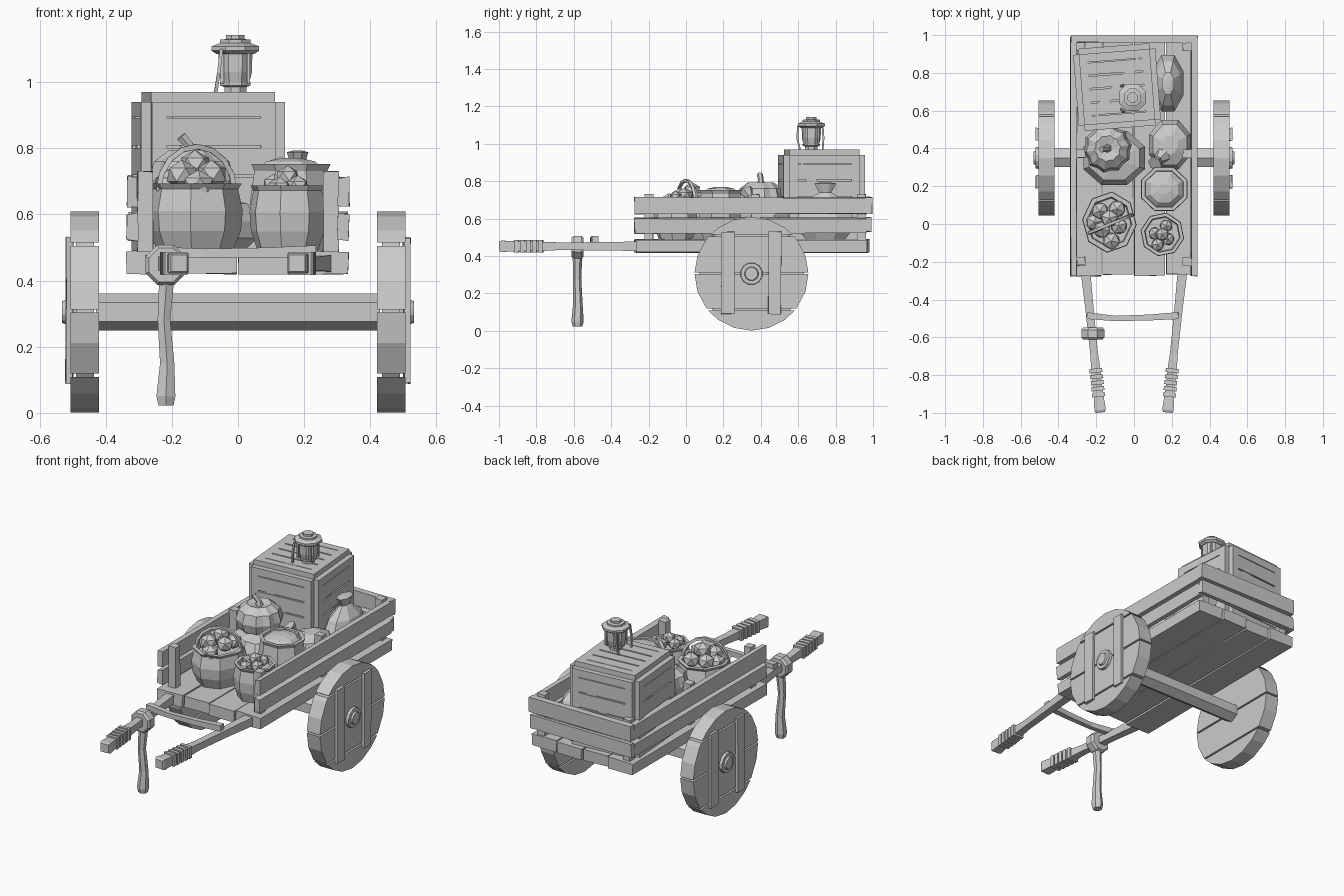
import bpy, bmesh, math, random
from mathutils import Vector, Matrix

if "Cube" in bpy.data.objects:
    bpy.data.objects.remove(bpy.data.objects["Cube"])
random.seed(4)

def finish(name, bm):
    bmesh.ops.remove_doubles(bm, verts=bm.verts, dist=0.0004)
    bmesh.ops.recalc_face_normals(bm, faces=bm.faces)
    me = bpy.data.meshes.new(name)
    bm.to_mesh(me)
    bm.free()
    ob = bpy.data.objects.new(name, me)
    bpy.context.collection.objects.link(ob)
    return ob

def box(name, lo, hi, mat=None, jitter=0.0):
    bm = bmesh.new()
    bmesh.ops.create_cube(bm, size=1)
    lo, hi = Vector(lo), Vector(hi)
    for v in bm.verts:
        v.co = Vector(((hi[i] + lo[i]) / 2 + v.co[i] * (hi[i] - lo[i]) for i in range(3)))
        v.co += Vector([random.uniform(-jitter, jitter) for _ in range(3)])
    if mat:
        bm.transform(mat)
    return finish(name, bm)

def loft(bm, rings):
    rs = [[bm.verts.new(p) for p in r] for r in rings]
    n = len(rs[0])
    for a, b in zip(rs, rs[1:]):
        for i in range(n):
            bm.faces.new((a[i], a[(i + 1) % n], b[(i + 1) % n], b[i]))
    bm.faces.new(rs[0])
    bm.faces.new(rs[-1][::-1])

def lathe(name, center, profile, n=8, sx=1, sy=1, rib=0, turn=0.0):
    bm = bmesh.new()
    rings = []
    for r, z in profile:
        ring = []
        for i in range(n):
            a = 2 * math.pi * (i + .5) / n + turn
            k = r * (1 - rib * (i % 2))
            ring.append(Vector(center) + Vector((k * sx * math.cos(a), k * sy * math.sin(a), z)))
        rings.append(ring)
    loft(bm, rings)
    return finish(name, bm)

def tube(name, pts, radii, n=4, up=(0, 0, 1)):
    bm = bmesh.new()
    pts = [Vector(p) for p in pts]
    rings = []
    for i, p in enumerate(pts):
        t = (pts[min(i + 1, len(pts) - 1)] - pts[max(i - 1, 0)]).normalized()
        s = t.cross(Vector(up)).normalized()
        u = s.cross(t)
        r = radii[i] if isinstance(radii, (list, tuple)) else radii
        rings.append([p + r * (s * math.cos(a) + u * math.sin(a))
                      for a in [2 * math.pi * (k + .5) / n for k in range(n)]])
    loft(bm, rings)
    return finish(name, bm)

def ball(name, c, r, sz=0.9):
    bm = bmesh.new()
    bmesh.ops.create_icosphere(bm, subdivisions=1, radius=r, matrix=Matrix.Rotation(random.random() * 3, 4, 'Z'))
    for v in bm.verts:
        v.co = Vector((v.co.x, v.co.y, v.co.z * sz)) + Vector(c)
    return finish(name, bm)

# Bed floor planks
for i in range(4):
    x = -0.336 + i * 0.169
    box("floor_plank", (x, -0.275 + 0.008 * (i % 2), 0.42), (x + 0.162, 0.98 - 0.01 * (i % 2), 0.488), jitter=0.003)

# Side rails, posts, tail rails
for s in (-1, 1):
    for z0, z1 in ((0.522, 0.602), (0.625, 0.712)):
        xs = sorted((s * 0.302, s * 0.334))
        box("side_rail", (xs[0], -0.275, z0), (xs[1], 0.965, z1), jitter=0.004)
    xs = sorted((s * 0.258, s * 0.304))
    for y in (-0.22, 0.35, 0.915):
        box("rail_post", (xs[0], y, 0.48), (xs[1], y + 0.045, 0.73), jitter=0.002)
for z0, z1 in ((0.53, 0.605), (0.625, 0.715)):
    box("tail_rail", (-0.335, 0.962, z0), (0.335, 0.995, z1), jitter=0.004)

# Wheels: plank discs, battens, hubs
C = Vector((0, 0.35, 0.305))
R, N = 0.304, 20
def wheel_plank(s, a, b):
    def at(z, sg):
        return (sg * math.sqrt(max(R * R - z * z, 0)), z)
    lev = [a] + sorted({round(R * math.sin(2 * math.pi * k / N), 4) for k in range(N)
                        if a + .01 < R * math.sin(2 * math.pi * k / N) < b - .01}) + [b]
    out = [at(z, 1) for z in lev] + [at(z, -1) for z in reversed(lev)]
    bm = bmesh.new()
    loft(bm, [[C + Vector((s * x, y, z)) for y, z in out] for x in (0.42, 0.506)])
    finish("wheel_plank", bm)

for s in (-1, 1):
    for a, b in ((-0.304, -0.196), (-0.186, -0.002), (0.008, 0.200), (0.210, 0.304)):
        wheel_plank(s, a, b)
    tube("wheel_core", [(s * 0.435, 0.35, 0.305), (s * 0.49, 0.35, 0.305)], 0.285, N)
    for y in (0.19, 0.44):
        xs = sorted((s * 0.5, s * 0.52))
        box("wheel_batten", (xs[0], y, 0.09), (xs[1], y + 0.068, 0.53), jitter=0.003)
    tube("wheel_hub", [(s * x, 0.35, 0.305) for x in (0.49, 0.522, 0.522, 0.532, 0.532)],
         [0.062, 0.058, 0.038, 0.034, 0.01], 12)
tube("axle", [(-0.43, 0.35, 0.305), (0.43, 0.35, 0.305)], 0.056, 6)

# Pull shafts with wrapped grips
for s in (-1, 1):
    P = lambda y: Vector((s * (0.178 + (y + 1) * 0.105), y, 0.452))
    ys = (-0.22, -0.45, -0.68, -0.76, -0.9, -0.985, -0.998)
    tube("pull_shaft", [P(y) for y in ys], [0.037, 0.031, 0.029, 0.034, 0.036, 0.043, 0.035])
    for k in range(5):
        y = -0.765 - k * 0.032
        tube("grip_wrap", [P(y), P(y - 0.022)], [0.047, 0.049])
tube("cross_bar", [(-0.25, -0.485, 0.485), (-0.1, -0.5, 0.482), (0.08, -0.495, 0.484), (0.235, -0.485, 0.488)],
     [0.025, 0.02, 0.022, 0.026])

# Prop leg and its lashing
tube("prop_leg", [(-0.216, -0.58, z) for z in (0.5, 0.4)] +
     [(-0.224, -0.582, 0.28), (-0.214, -0.578, 0.15), (-0.218, -0.58, 0.05), (-0.218, -0.58, 0.022)],
     [0.026, 0.026, 0.022, 0.025, 0.033, 0.026], 6, up=(0, 1, 0))
tube("leg_lashing", [(-0.218, y, 0.447) for y in (-0.612, -0.6, -0.56, -0.548)], [0.056, 0.066, 0.066, 0.056], 8)

# Crate: planked core, frame and diagonal on every face
M = Matrix.Translation((-0.09, 0.725, 0.715)) @ Matrix.Rotation(math.radians(4.5), 4, 'Z')
H, V, W = 0.188, 0.225, 0.045
box("crate_core", (-.163, -.163, -.2), (.163, .163, .2), M)
def crate_face(F, h, v):
    for k in range(4):
        z0 = -v + W + k * (2 * v - 2 * W) / 4
        box("crate_slat", (-h + .02, -.03, z0 + .004), (h - .02, -.018, z0 + (2 * v - 2 * W) / 4 - .004), F)
    for s in (-1, 1):
        a, b = sorted((s * h, s * (h - W)))
        box("crate_stile", (a, -.03, -v), (b, 0, v), F)
        a, b = sorted((s * v, s * (v - W)))
        box("crate_rail", (-h + W, -.03, a), (h - W, 0, b), F)
    ang = math.atan2(v - W, h - W)
    L = math.hypot(v - W, h - W) - 0.012
    box("crate_brace", (-L, -.025, -.022), (L, -.006, .022), F @ Matrix.Rotation(ang, 4, 'Y'))
for k in range(4):
    crate_face(M @ Matrix.Rotation(k * math.pi / 2, 4, 'Z') @ Matrix.Translation((0, -H, 0)), H, V)
crate_face(M @ Matrix.Translation((0, 0, V)) @ Matrix.Rotation(-math.pi / 2, 4, 'X') @ Matrix.Scale(-1, 4, (0, 0, 1)), H, H)

# Lantern
LC = (-0.008, 0.67, 0)
lathe("lantern_base", LC, [(.036, .935), (.036, .985), (.05, .99), (.05, 1.0)])
lathe("lantern_glass", LC, [(.044, .99), (.054, 1.03), (.056, 1.09)])
lathe("lantern_cap", LC, [(.062, 1.085), (.078, 1.095), (.078, 1.108), (.05, 1.118), (.05, 1.128),
                          (.03, 1.13), (.03, 1.142)])
for k in range(4):
    a = math.pi * (k / 2 + .25)
    x, y = LC[0] + math.cos(a) * .056, LC[1] + math.sin(a) * .056
    tube("lantern_bar", [(x, y, .995), (x, y, 1.095)], .007, 4, up=(0, 1, 0))
tube("lantern_bail", [(-.05, .60, 1.1), (-.058, .595, 1.03), (-.068, .61, .965), (-.068, .67, .95),
                      (-.068, .73, .965), (-.058, .735, 1.03), (-.05, .73, 1.1)], .007, 4, up=(1, 0, 0))

# Open sacks and basket with their fill
def open_sack(name, c, r, h, sx, sy, turn=0, n=8):
    lathe(name, c, [(.8 * r, 0), (.98 * r, .3 * h), (1.02 * r, .6 * h), (.92 * r, .92 * h), (1.0 * r, h),
                    (.84 * r, h), (.8 * r, .85 * h)], n, sx, sy, 0, turn)
open_sack("fruit_basket", (-0.13, 0.01, 0.488), 0.145, 0.205, 0.98, 1.1, 0.3)
tube("basket_handle", [(-.125 - .115 * math.cos(a), .0 - .05 * math.cos(a), .67 + .135 * math.sin(a))
                       for a in [math.pi * k / 8 for k in range(9)]], .011, 4, up=(0, 1, 0))
for x, y, z in ((-.18, .07, .71), (-.09, .08, .7), (-.17, -.03, .72), (-.08, -.01, .72), (-.12, -.09, .69),
                (-.21, .01, .69), (-.13, .03, .75)):
    ball("basket_fruit", (x, y, z), 0.05)
open_sack("small_sack", (0.15, -0.055, 0.488), 0.115, 0.2, 1.0, 1.0, 0.2)
for x, y, z in ((.11, -.05, .69), (.17, -.01, .69), (.18, -.08, .685), (.125, -.11, .68), (.15, -.055, .715)):
    ball("sack_fruit", (x, y, z), 0.037)
open_sack("grain_sack", (0.16, 0.185, 0.488), 0.13, 0.265, 1.0, 0.95)
lathe("grain_fill", (0.16, 0.185, 0.7), [(.11, 0), (.108, .035), (.08, .06), (.03, .07)], 8, 1, .95)

# Tied and lying sacks
lathe("tied_sack", (0.18, 0.745, 0.488), [(.08, 0), (.112, .05), (.115, .12), (.09, .19), (.045, .235), (.026, .252),
                                         (.045, .3), (.02, .305)], 8, .78, 1.4)
lathe("lying_sack", (0.19, 0.42, 0.488), [(.1, 0), (.13, .05), (.135, .13), (.11, .19), (.05, .215)], 8, .88, 1.05)
tube("sack_knot", [(0.15, 0.36, 0.68), (0.13, 0.34, 0.715), (0.11, 0.32, 0.75)], [.045, .02, .04], 6)
lathe("low_sack", (-0.105, 0.35, 0.488), [(.13, 0), (.17, .04), (.172, .09), (.14, .145), (.05, .165)], 8, 1.03, .9)

# Pumpkin
prof = [(.02, -.075), (.07, -.09), (.115, -.05), (.13, 0), (.115, .055), (.07, .088), (.02, .075)]
lathe("pumpkin", (-0.14, 0.4, 0.705), prof, 20, rib=0.1)
tube("pumpkin_stem", [(-.14, .4, .77), (-.145, .4, .805), (-.172, .395, .836)], [.026, .015, .017], 6, up=(0, 1, 0))
